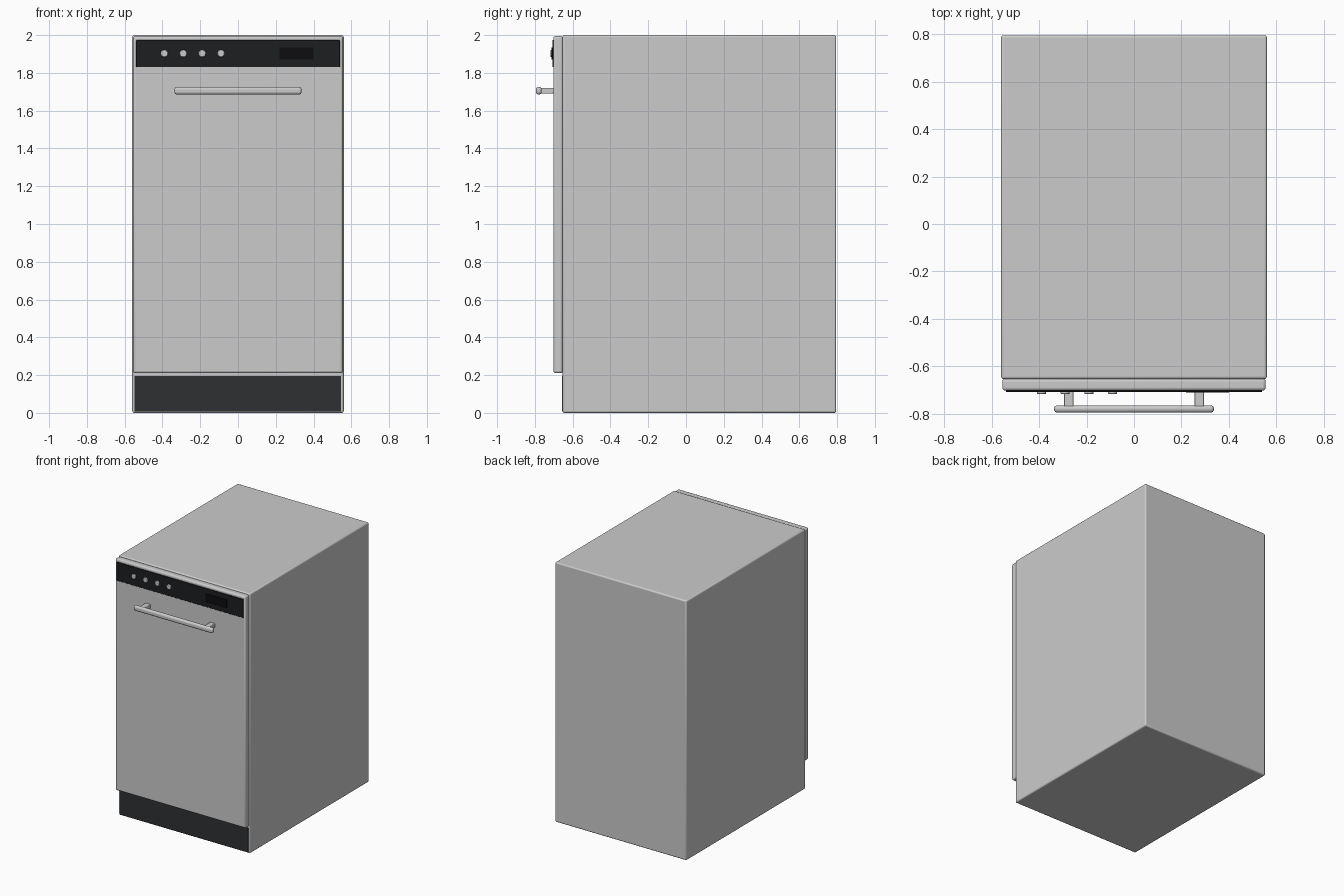
import bpy, math

if "Cube" in bpy.data.objects:
    bpy.data.objects.remove(bpy.data.objects["Cube"])


def material(name, rgb):
    m = bpy.data.materials.new(name)
    m.diffuse_color = (*rgb, 1)
    m.use_nodes = True
    m.node_tree.nodes["Principled BSDF"].inputs["Base Color"].default_value = m.diffuse_color
    return m


def finish(ob, name, bevel, segs, mat):
    ob.name = name
    if bevel:
        b = ob.modifiers.new("bevel", "BEVEL")
        b.width, b.segments, b.limit_method = bevel, segs, "ANGLE"
    if mat:
        ob.data.materials.append(mat)
    bpy.ops.object.shade_smooth_by_angle(angle=math.radians(40))
    return ob


def box(name, lo, hi, bevel=0, segs=3, mat=None):
    bpy.ops.mesh.primitive_cube_add(size=1, location=[(a + b) / 2 for a, b in zip(lo, hi)])
    ob = bpy.context.object
    ob.scale = [b - a for a, b in zip(lo, hi)]
    bpy.ops.object.transform_apply(location=False, rotation=False, scale=True)
    return finish(ob, name, bevel, segs, mat)


def rod_y(name, x, z, y0, y1, r, bevel, mat=None):
    bpy.ops.mesh.primitive_cylinder_add(vertices=24, radius=r, depth=y1 - y0,
                                        location=(x, (y0 + y1) / 2, z),
                                        rotation=(math.pi / 2, 0, 0))
    return finish(bpy.context.object, name, bevel, 2, mat)


black = material("panel_black", (0.012, 0.013, 0.015))
glass = material("display_black", (0.004, 0.004, 0.005))
dark = material("kick_dark", (0.028, 0.03, 0.032))

# cabinet and door
box("cabinet", (-0.56, -0.653, 0), (0.56, 0.795, 2), 0.01)
box("door", (-0.555, -0.702, 0.21), (0.555, -0.652, 1.995), 0.012)

# dark toe kick
box("kick_plate", (-0.548, -0.656, 0.007), (0.546, -0.64, 0.195), mat=dark)

# control strip with display and buttons
box("control_panel", (-0.54, -0.708, 1.83), (0.54, -0.69, 1.973), 0.002, 1, black)
box("display", (0.22, -0.711, 1.87), (0.4, -0.7, 1.935), 0.001, 1, glass)
for i, x in enumerate((-0.39, -0.29, -0.19, -0.09)):
    rod_y(f"button_{i + 1}", x, 1.903, -0.717, -0.7, 0.019, 0.003)

# bar handle on two posts
box("handle_bar", (-0.337, -0.795, 1.685), (0.337, -0.764, 1.726), 0.0145, 4)
for side, x in (("left", -0.275), ("right", 0.275)):
    box(f"handle_post_{side}", (x - 0.021, -0.775, 1.69), (x + 0.021, -0.695, 1.721), 0.004, 2)
